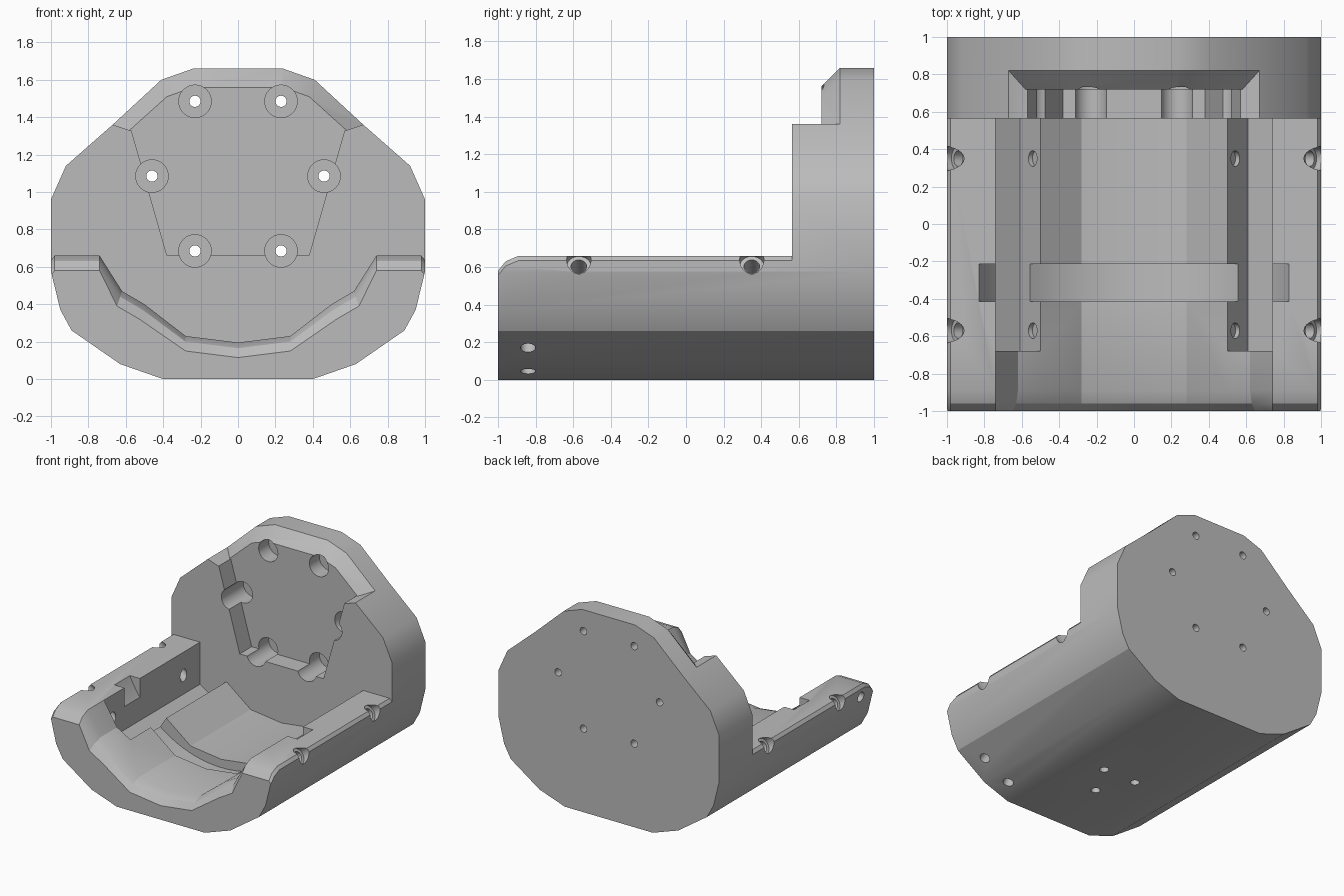
import bpy, bmesh, math
from mathutils import Vector

cube = bpy.data.objects.get("Cube")
if cube:
    bpy.data.objects.remove(cube, do_unlink=True)

grey = bpy.data.materials.new("plain_grey")
grey.use_nodes = True
grey.diffuse_color = (0.5, 0.5, 0.5, 1)
grey.node_tree.nodes["Principled BSDF"].inputs["Base Color"].default_value = (0.5, 0.5, 0.5, 1)


def make(name, bm):
    bmesh.ops.recalc_face_normals(bm, faces=bm.faces)
    mesh = bpy.data.meshes.new(name)
    bm.to_mesh(mesh)
    bm.free()
    mesh.materials.append(grey)
    obj = bpy.data.objects.new(name, mesh)
    bpy.context.collection.objects.link(obj)
    return obj


def loft(name, sections):
    """Solid through matching x-z outlines placed along y."""
    bm = bmesh.new()
    rings = [[bm.verts.new((x, y, z)) for x, z in pts] for y, pts in sections]
    n = len(rings[0])
    for a, b in zip(rings, rings[1:]):
        for i in range(n):
            j = (i + 1) % n
            bm.faces.new((a[i], a[j], b[j], b[i]))
    bm.faces.new(rings[0])
    bm.faces.new(rings[-1])
    return make(name, bm)


def both(half):
    """Mirror a right-hand outline, bottom to top, into a closed one."""
    return half + [(-x, z) for x, z in reversed(half) if x > 0]


def rod(name, start, end, radius, sides=24):
    a, b = Vector(start), Vector(end)
    bm = bmesh.new()
    bmesh.ops.create_cone(bm, cap_ends=True, segments=sides, radius1=radius,
                          radius2=radius, depth=(b - a).length)
    bm.transform((b - a).to_track_quat('Z', 'Y').to_matrix().to_4x4())
    bmesh.ops.translate(bm, verts=bm.verts, vec=(a + b) / 2)
    return make(name, bm)


def combine(target, tool, operation='DIFFERENCE'):
    mod = target.modifiers.new("combine", 'BOOLEAN')
    mod.operation = operation
    mod.solver = 'EXACT'
    mod.object = tool
    bpy.context.view_layer.objects.active = target
    bpy.ops.object.modifier_apply(modifier=mod.name)
    bpy.data.objects.remove(tool, do_unlink=True)


# Main block with the notched shoulder line
outline = both([(0.4, 0), (0.63, 0.08), (0.89, 0.26), (0.95, 0.37), (1, 0.575),
                (1, 0.96), (0.92, 1.14), (0.67, 1.36), (0.58, 1.33)])
body = loft("cradle_body", [(-1, outline), (1, outline)])


# Trough, open to the sky, flaring at the front lip
def trough(drop):
    d = drop
    return both([(0, 0.195 - d), (0.28, 0.23 - d), (0.5 + d / 3, 0.4 - d),
                 (0.62 + d / 3, 0.47 - d), (0.74, 0.66 - d), (0.98, 0.66 - d),
                 (1.1, 0.51 - d), (1.2, 1.8)])


combine(body, loft("trough_cutter", [(-1.2, trough(0.08)), (-1, trough(0.08)),
                                     (-0.96, trough(0.03)), (-0.89, trough(0)),
                                     (0.565, trough(0))]))

# Raised back crown with a chamfered front edge
inner = both([(0.45, 1.0), (0.58, 1.33), (0.38, 1.51), (0.24, 1.56)])
outer = both([(0.45, 1.0), (0.67, 1.36), (0.41, 1.6), (0.24, 1.66)])
combine(body, loft("crown", [(0.72, inner), (0.82, outer), (1, outer)]), 'UNION')

# Recess in the back wall
recess = both([(0.38, 0.66), (0.57, 1.33), (0.604, 1.45)])
combine(body, loft("recess_cutter", [(0.4, recess), (0.72, recess)]))

# Counterbored mounting holes in the back wall
for x, z in [(0.23, 1.485), (0.46, 1.085), (0.23, 0.685)]:
    for s in (-1, 1):
        combine(body, rod("counterbore", (s * x, 0.5, z), (s * x, 0.85, z), 0.087, 32))
        combine(body, rod("mount_hole", (s * x, 0.6, z), (s * x, 1.1, z), 0.03))

# Side channels, and slanted screw holes with wide mouths
for s in (-1, 1):
    channel = [(s * x, z) for x, z in [(0.5, 0.4), (0.61, 0.23), (0.74, 0.315),
                                       (0.74, 0.75), (0.5, 0.75)]]
    combine(body, loft("channel_cutter", [(-0.68, channel), (0.565, channel)]))
    for y in (-0.57, 0.35):
        def along(x):
            return (s * x, y, 0.643 + (x - 1) * 0.67)
        combine(body, rod("screw_hole", along(0.52), along(1.1), 0.042))
        combine(body, rod("screw_mouth", along(0.94), along(1.2), 0.065))

# Curved strap groove across the trough
combine(body, rod("strap_groove", (0, -0.415, 1.04), (0, -0.215, 1.04), 0.913, 96))

# Small blind holes underneath and on the sides
for x, y in [(0.15, -0.17), (-0.15, -0.17), (0, -0.45)]:
    combine(body, rod("base_hole", (x, y, -0.1), (x, y, 0.08), 0.035))
for x, z, dx, dz in [(0.76, 0.17, 0.57, -0.82), (0.53, 0.045, 0.33, -0.94),
                     (-1, 0.57, -1, 0)]:
    combine(body, rod("side_hole", (x - dx * 0.1, -0.84, z - dz * 0.1),
                      (x + dx * 0.1, -0.84, z + dz * 0.1), 0.04))

bpy.ops.object.select_all(action='DESELECT')
body.select_set(True)
bpy.context.view_layer.objects.active = body
bpy.ops.object.shade_smooth_by_angle(angle=math.radians(25))
